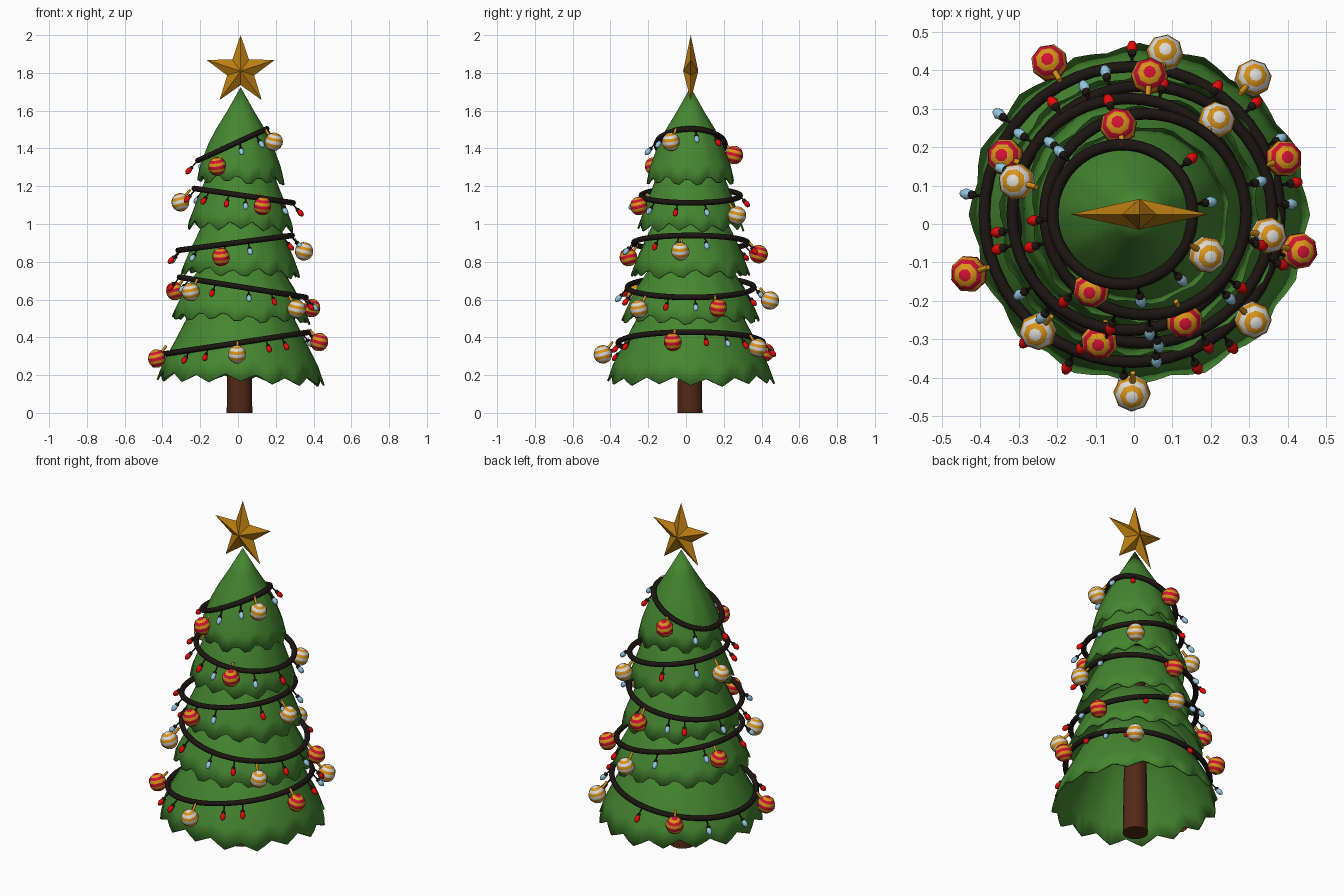
import bpy, bmesh
from math import sin, cos, pi, radians, hypot
from mathutils import Matrix, Vector

if "Cube" in bpy.data.objects:
    bpy.data.objects.remove(bpy.data.objects["Cube"])

CX, CY = 0.014, 0.024   # tree axis


def material(name, rgb):
    m = bpy.data.materials.new(name)
    m.diffuse_color = (*rgb, 1)
    m.use_nodes = True
    m.node_tree.nodes["Principled BSDF"].inputs["Base Color"].default_value = m.diffuse_color
    return m


GREEN = material("needles", (0.06, 0.24, 0.03))
BROWN = material("bark", (0.085, 0.022, 0.009))
GOLD = material("gold", (0.5, 0.21, 0.006))
TRIM = material("bauble_gold", (0.7, 0.3, 0.01))
RED = material("red", (0.65, 0.006, 0.035))
BRIGHT = material("bright_red", (0.8, 0.003, 0.003))
WHITE = material("white", (0.72, 0.7, 0.68))
BLUE = material("pale_blue", (0.3, 0.58, 0.75))
BLACK = material("cord", (0.012, 0.008, 0.006))


def finish(bm, name, mats, smooth=None):
    bmesh.ops.recalc_face_normals(bm, faces=bm.faces)
    me = bpy.data.meshes.new(name)
    bm.to_mesh(me)
    bm.free()
    ob = bpy.data.objects.new(name, me)
    bpy.context.collection.objects.link(ob)
    for m in mats:
        me.materials.append(m)
    if smooth:
        bpy.ops.object.select_all(action='DESELECT')
        bpy.context.view_layer.objects.active = ob
        ob.select_set(True)
        bpy.ops.object.shade_smooth_by_angle(angle=radians(smooth))
    return ob


def lathe(bm, prof, segs, mat=None, idx=lambda i: 0, shape=None):
    """Spin (r, z) points; r = 0 makes a pole; idx gives the material per band."""
    mat = mat or Matrix()
    rings = []
    for k, (r, z) in enumerate(prof):
        n = 1 if r == 0 else segs
        ring = []
        for j in range(n):
            a = 2 * pi * j / segs
            rr, zz = shape(k, r, z, a) if shape else (r, z)
            ring.append(bm.verts.new(mat @ Vector((rr * cos(a), rr * sin(a), zz))))
        rings.append(ring)
    for i, (p, q) in enumerate(zip(rings, rings[1:])):
        for j in range(segs):
            vs = [p[j % len(p)], p[(j + 1) % len(p)], q[(j + 1) % len(q)], q[j % len(q)]]
            f = bm.faces.new(list(dict.fromkeys(vs)))
            f.material_index = idx(i)


def aim(pos, axis):
    return Matrix.Translation(pos) @ Vector(axis).to_track_quat('Z', 'Y').to_matrix().to_4x4()


# trunk
bm = bmesh.new()
lathe(bm, [(0, 0), (0.068, 0), (0.06, 0.5), (0.045, 1.3), (0, 1.3)], 14,
      Matrix.Translation((0.008, 0.02, 0)))
finish(bm, "trunk", [BROWN], 40)

# branch tiers: pleated hollow skirts, scalloped at the rim, closing onto the trunk
TIERS = [
    (16, [(0.436, 0.182), (0.405, 0.27), (0.35, 0.375), (0.28, 0.51), (0.20, 0.60), (0.05, 0.70)]),
    (16, [(0.362, 0.505), (0.33, 0.575), (0.285, 0.66), (0.225, 0.755), (0.18, 0.80), (0.05, 0.835)]),
    (14, [(0.312, 0.745), (0.285, 0.815), (0.25, 0.895), (0.20, 1.0), (0.15, 1.06), (0.04, 1.13)]),
    (14, [(0.278, 0.99), (0.252, 1.06), (0.222, 1.145), (0.18, 1.25), (0.14, 1.31), (0.04, 1.39)]),
    (12, [(0.23, 1.235), (0.213, 1.305), (0.172, 1.415), (0.13, 1.5), (0.07, 1.60), (0, 1.725)]),
]
for t, (lobes, prof) in enumerate(TIERS):
    def pleat(k, r, z, a):
        w = (1, 0.75, 0.4, 0.15, 0, 0)[k]
        c = cos(lobes * a + t) + 0.35 * sin(5 * a + 2 * t)
        return r * (1 + 0.02 * w * c), z - w * (0.02 * c + 0.035 * r * cos(a))
    bm = bmesh.new()
    lathe(bm, prof, lobes * 4, Matrix.Translation((CX, CY, 0)), shape=pleat)
    ob = finish(bm, f"branch_tier_{t + 1}", [GREEN], 60)
    sol = ob.modifiers.new("thickness", 'SOLIDIFY')
    sol.thickness = 0.01
    sol.offset = -1

# garland rings: centre x, radius, mid height, slope, angles of red and blue bulbs
RINGS = [
    (-0.005, 0.385, 0.370, 0.15, (90, 42, 11, -53, -67, -113, -130), (143, 173, -93, 27, -15)),
    (0.025, 0.335, 0.665, -0.16, (-64, -173, -115, 60, -20), (105, 147, 4, -85, -147)),
    (-0.015, 0.302, 0.900, 0.13, (124, 75, -33, -165, -100), (109, 14, -12, -77, -130, 160)),
    (0.03, 0.262, 1.150, -0.145, (108, -15, -107, -164, -133), (143, 16, -88, -45)),
    (-0.03, 0.182, 1.420, 0.46, (39, -176), (135, 8, -48, -78)),
]
DROP = [(0, -0.027), (0.01, -0.02), (0.015, -0.006), (0.012, 0.008), (0.007, 0.018), (0, 0.022)]
for n, (cx, r, z0, slope, reds, blues) in enumerate(RINGS):
    def on_ring(a, extra=0.0):
        x, y = (r + extra) * cos(a), (r + extra) * sin(a)
        return Vector((cx + x, 0.025 + y, z0 + slope * r * cos(a)))
    # cord as a closed tube
    bm = bmesh.new()
    N, M = 48, 8
    vs = [[bm.verts.new(on_ring(2 * pi * i / N, 0.015 * cos(2 * pi * j / M))
                        + Vector((0, 0, 0.015 * sin(2 * pi * j / M))))
           for j in range(M)] for i in range(N)]
    for i in range(N):
        for j in range(M):
            p, q = vs[i], vs[(i + 1) % N]
            bm.faces.new((p[j], q[j], q[(j + 1) % M], p[(j + 1) % M]))
    finish(bm, f"garland_{n + 1}", [BLACK], 50)
    # hanging bulbs with stem and socket
    bm = bmesh.new()
    for angs, mi in ((reds, 1), (blues, 2)):
        for d in angs:
            a = radians(d)
            top = on_ring(a)
            up = Vector((-0.67 * cos(a), -0.67 * sin(a), 0.74)).normalized()
            end = top - up * 0.07
            lathe(bm, DROP, 8, aim(end, up), idx=lambda i: mi)
            lathe(bm, [(0, 0.012), (0.0115, 0.012), (0.0105, 0.024), (0.004, 0.027),
                       (0.004, 0.07), (0, 0.07)], 6, aim(end, up))
    finish(bm, f"bulbs_{n + 1}", [BLACK, BRIGHT, BLUE], 60)

# striped baubles hung on gold pegs
RED_POS = [(-.43, -.13, .288), (.43, -.07, .375), (-.09, -.305, .825), (.13, -.25, 1.095),
           (-.11, -.17, 1.305), (-.04, .255, 1.365), (.39, .17, .555), (-.335, .175, .645),
           (-.22, .42, .32), (.04, .385, .84)]
WHITE_POS = [(-.005, -.44, .31), (.31, -.25, .55), (-.25, -.28, .64), (.35, -.03, .855),
             (-.305, .11, 1.115), (.19, -.08, 1.435), (.31, .38, .345), (.08, .445, .595),
             (.215, .27, 1.045)]
BANDS = 9
ball = [(0 if i in (0, BANDS) else 0.049 * sin(pi * i / BANDS), 0.049 * cos(pi * i / BANDS))
        for i in range(BANDS + 1)]
for label, places, col in (("red", RED_POS, RED), ("white", WHITE_POS, WHITE)):
    for n, p in enumerate(places):
        dx, dy = CX - p[0], CY - p[1]
        L = hypot(dx, dy)
        spin = aim(p, (-0.25 * dx / L, -0.25 * dy / L, 0.97))
        peg = aim(p, (0.62 * dx / L, 0.62 * dy / L, 0.78))
        bm = bmesh.new()
        lathe(bm, ball, 8, spin, idx=lambda i: i % 2)
        lathe(bm, [(0, 0.035), (0.008, 0.035), (0.007, 0.085), (0, 0.085)], 6, peg, idx=lambda i: 1)
        finish(bm, f"{label}_bauble_{n + 1}", [col, TRIM], 61)

# faceted five-pointed star
bm = bmesh.new()
C = Vector((CX, 0.025, 1.81))
rim = []
for i in range(10):
    R = 0.19 if i % 2 == 0 else 0.075
    a = pi / 2 + i * pi / 5
    rim.append(bm.verts.new(C + Vector((R * cos(a), 0, R * sin(a)))))
for s in (-0.04, 0.04):
    hub = bm.verts.new(C + Vector((0, s, 0)))
    for i in range(10):
        bm.faces.new((hub, rim[i], rim[(i + 1) % 10]))
finish(bm, "top_star", [GOLD])
